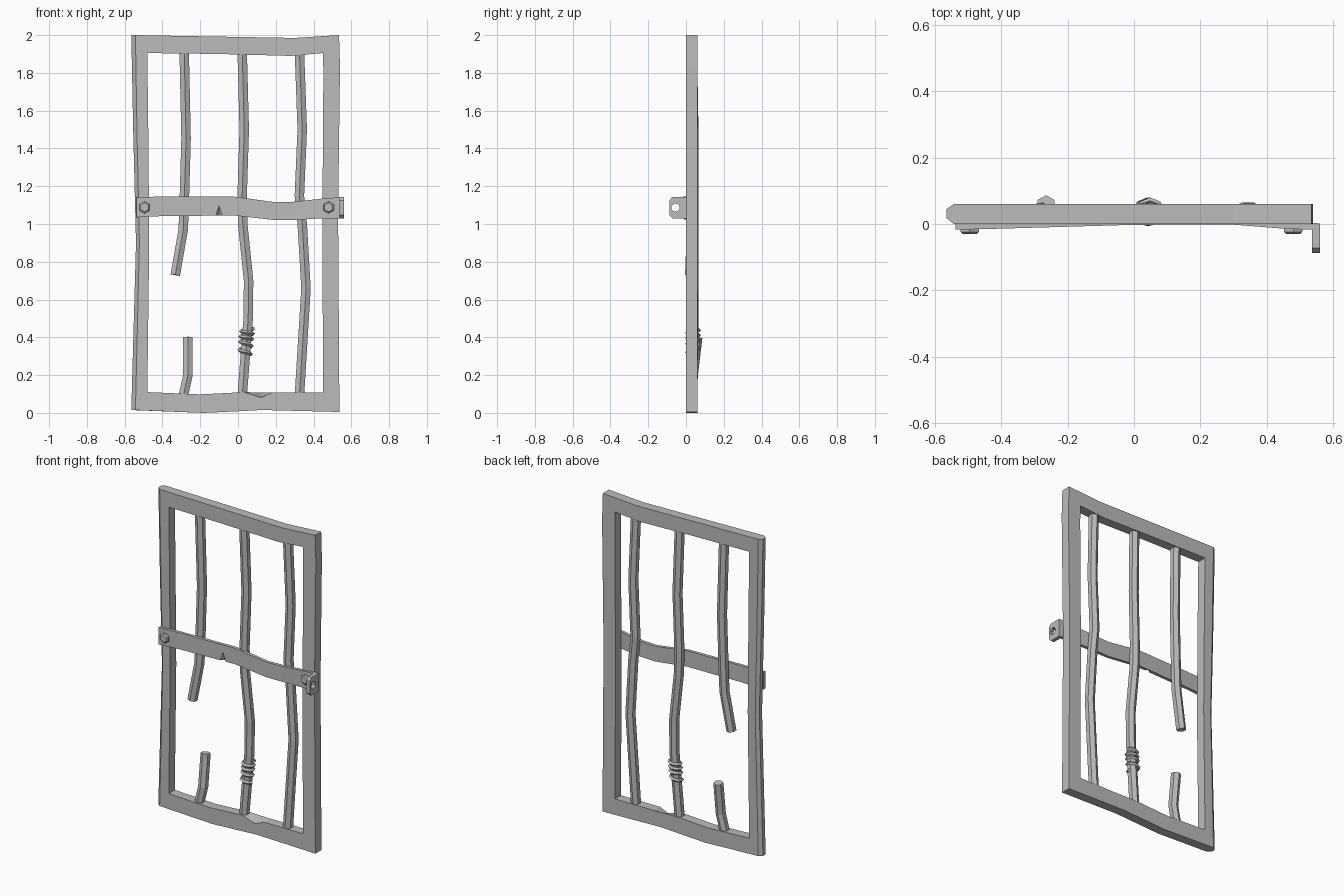
import bpy, bmesh
from math import sin, cos, pi
from mathutils import Vector

cube = bpy.data.objects.get("Cube")
if cube:
    bpy.data.objects.remove(cube)

metal = bpy.data.materials.new("grey_metal")
metal.use_nodes = True
GREY = (0.5, 0.5, 0.5, 1)
metal.diffuse_color = GREY
metal.node_tree.nodes["Principled BSDF"].inputs["Base Color"].default_value = GREY


def finish(name, bm):
    bmesh.ops.remove_doubles(bm, verts=bm.verts, dist=0.0002)
    bmesh.ops.recalc_face_normals(bm, faces=bm.faces)
    mesh = bpy.data.meshes.new(name)
    bm.to_mesh(mesh)
    bm.free()
    mesh.materials.append(metal)
    obj = bpy.data.objects.new(name, mesh)
    bpy.context.collection.objects.link(obj)
    return obj


def loft(name, sections, closed=False):
    """Skin matching cross-sections; cap the ends unless the loop is closed."""
    bm = bmesh.new()
    rings = [[bm.verts.new(p) for p in s] for s in sections]
    n = len(rings[0])
    pairs = list(zip(rings, rings[1:]))
    if closed:
        pairs.append((rings[-1], rings[0]))
    else:
        bm.faces.new(rings[0])
        bm.faces.new(rings[-1])
    for a, b in pairs:
        for i in range(n):
            j = (i + 1) % n
            bm.faces.new((a[i], a[j], b[j], b[i]))
    return finish(name, bm)


def sweep(name, path, radius, sides, ref):
    """Sweep a regular polygon along a path, one corner pointing to ref."""
    path = [Vector(p) for p in path]
    sections = []
    for i, c in enumerate(path):
        t = (path[min(i + 1, len(path) - 1)] - path[max(i - 1, 0)]).normalized()
        u = t.cross(Vector(ref)).normalized()
        v = u.cross(t)
        sections.append([c + radius * (u * sin(2 * pi * k / sides) + v * cos(2 * pi * k / sides))
                         for k in range(sides)])
    return loft(name, sections)


# Frame: outer x, z, inner x, z, outer chamfer, chip depth on the front inner edge
BACK = 0.06
frame = [
    (-0.565, 2.0, -0.48, 1.905, 0.022, 0),
    (-0.1, 1.992, -0.1, 1.9, 0, 0),
    (0.3, 1.985, 0.28, 1.89, 0, 0),
    (0.535, 2.0, 0.45, 1.905, 0, 0),
    (0.54, 1.83, 0.452, 1.8, 0, 0),
    (0.53, 1.05, 0.447, 1.05, 0, 0),
    (0.537, 0.005, 0.45, 0.107, 0, 0),
    (0.18, 0.014, 0.18, 0.107, 0, 0),
    (0.12, 0.015, 0.12, 0.108, 0, 0.027),
    (0.03, 0.01, 0.03, 0.11, 0, 0),
    (-0.18, 0.0, -0.2, 0.098, 0, 0),
    (-0.565, 0.015, -0.48, 0.11, 0.022, 0),
    (-0.54, 0.9, -0.47, 0.9, 0.018, 0),
    (-0.555, 1.5, -0.475, 1.5, 0.02, 0),
]
loft("door_frame", [
    [(ix, 0, iz - chip), (ox + ch, 0, oz), (ox, 0.018, oz),
     (ox, 0.045, oz), (ox + ch, BACK, oz), (ix, BACK, iz)]
    for ox, oz, ix, iz, ch, chip in frame], closed=True)

# Bent bars, one of them snapped in two
bars = {
    "middle_bar": [(0.022, 0.03, 1.92), (0.033, 0.037, 1.5), (0.022, 0.034, 1.15),
                   (0.025, 0.034, 1.0), (0.056, 0.037, 0.7), (0.054, 0.037, 0.5),
                   (0.022, 0.03, 0.09)],
    "left_bar": [(0.325, 0.03, 1.92), (0.34, 0.036, 1.5), (0.325, 0.036, 1.15),
                 (0.34, 0.036, 1.0), (0.36, 0.036, 0.66), (0.325, 0.03, 0.09)],
    "broken_bar_upper": [(-0.285, 0.03, 1.92), (-0.275, 0.036, 1.45), (-0.285, 0.034, 1.1),
                         (-0.29, 0.033, 0.97), (-0.332, 0.024, 0.73)],
    "broken_bar_lower": [(-0.29, 0.03, 0.09), (-0.265, 0.034, 0.2), (-0.265, 0.058, 0.4)],
}
for name, path in bars.items():
    sweep(name, path, 0.029, 6, (0, 1, 0))

# Wire wrapped round the middle bar, loosening toward the bottom
wire = []
for i in range(33):
    a = i / 8
    z = 0.445 - 0.027 * min(a, 2.5) - 0.045 * max(a - 2.5, 0)
    wire.append((0.045 + 0.033 * cos(2 * pi * a) - 0.1 * (0.4 - z),
                 0.037 + 0.033 * sin(2 * pi * a), z))
sweep("wire_wrap", wire, 0.01, 4, (0, 0, 1))

# Bent cross strap: x, front y, bottom z, top z
strap_sections = [
    (-0.538, -0.017, 1.035, 1.143),
    (-0.4, -0.014, 1.042, 1.145),
    (-0.02, -0.003, 1.045, 1.145),
    (0.2, -0.001, 1.02, 1.115),
    (0.3, -0.002, 1.022, 1.118),
    (0.45, -0.014, 1.03, 1.135),
    (0.56, -0.018, 1.03, 1.143),
]
strap = loft("cross_strap", [
    [(x, y, lo), (x, y + 0.02, lo), (x, y + 0.02, hi), (x, y, hi)]
    for x, y, lo, hi in strap_sections])

# Triangular dent in the strap
bm = bmesh.new()
for p in [(-0.145, -0.02, 1.0), (-0.055, -0.02, 1.0), (-0.1, -0.02, 1.14), (-0.1, 0.012, 1.05)]:
    bm.verts.new(p)
bmesh.ops.convex_hull(bm, input=bm.verts)
cutter = finish("dent_cutter", bm)
cutter.hide_render = True
mod = strap.modifiers.new("dent", "BOOLEAN")
mod.operation = "DIFFERENCE"
mod.solver = "EXACT"
mod.object = cutter
bpy.context.view_layer.objects.active = strap
bpy.ops.object.modifier_apply(modifier=mod.name)
bpy.data.objects.remove(cutter)

# Latch tab with a padlock hole
tab = [(-0.005, 1.11), (-0.005, 1.143), (-0.072, 1.143), (-0.088, 1.125),
       (-0.088, 1.047), (-0.072, 1.03), (-0.005, 1.03), (-0.005, 1.065)]
sections = []
for k, (y, z) in enumerate(tab):
    a = pi / 8 + k * pi / 4
    hy, hz = -0.055 + 0.023 * cos(a), 1.087 + 0.023 * sin(a)
    sections.append([(0.537, y, z), (0.56, y, z), (0.56, hy, hz), (0.537, hy, hz)])
loft("latch_tab", sections, closed=True)

# Hex bolts holding the strap
for name, x in (("right_bolt", -0.495), ("left_bolt", 0.48)):
    hexes = [(0.032, -0.01), (0.032, -0.024), (0.024, -0.03)]
    loft(name, [[(x + r * sin(k * pi / 3), y, 1.088 + r * cos(k * pi / 3)) for k in range(6)]
                for r, y in hexes])
